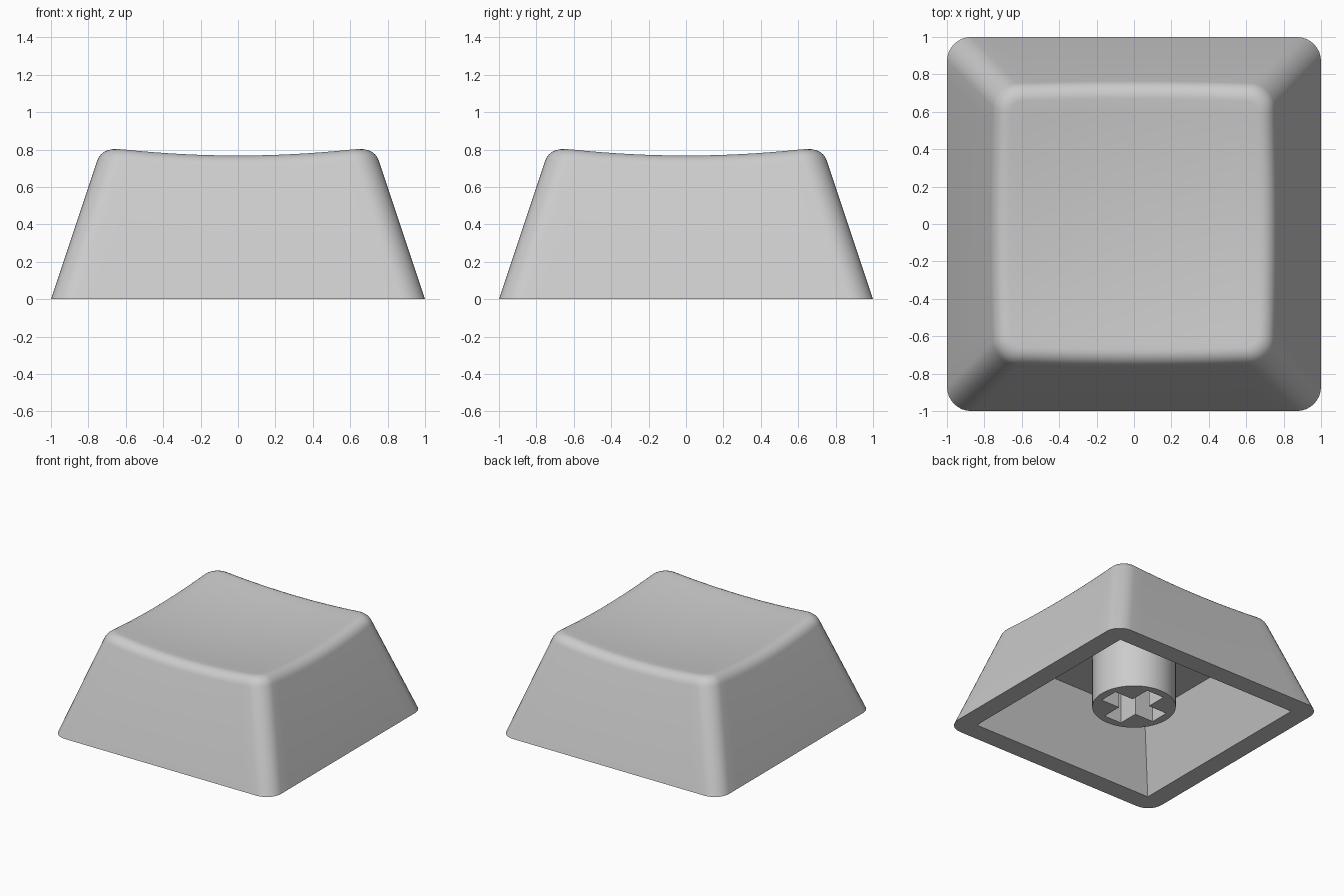
import bpy, bmesh, math
from mathutils import Vector

if "Cube" in bpy.data.objects:
    bpy.data.objects.remove(bpy.data.objects["Cube"])

SLOPE = 1 / 3                  # inward lean of the walls
RADIUS = 0.13                  # vertical corner radius
FILLET = 0.073                 # tangent length of the top edge rounding
RIM, CEILING, CEILING_W = 0.84, 0.55, 0.655

plastic = bpy.data.materials.new("light grey plastic")
plastic.diffuse_color = (0.6, 0.6, 0.6, 1)
plastic.use_nodes = True
plastic.node_tree.nodes["Principled BSDF"].inputs["Base Color"].default_value = plastic.diffuse_color


def dish(x, y):
    return 0.727 + (x * x + y * y) / 11


def outline(half, radius, corner_steps=8, side_steps=16):
    """Rounded square; the number of points never depends on its size."""
    c, pts = half - radius, []
    for q in range(4):
        turn = q * math.pi / 2
        cs, sn = math.cos(turn), math.sin(turn)
        quarter = [(half, -c + 2 * c * i / side_steps) for i in range(side_steps)]
        for i in range(corner_steps):
            a = i / corner_steps * math.pi / 2
            quarter.append((c + radius * math.cos(a), c + radius * math.sin(a)))
        pts += [(x * cs - y * sn, x * sn + y * cs) for x, y in quarter]
    return pts


def finish(ob, angle):
    ob.data.materials.clear()
    ob.data.materials.append(plastic)
    bpy.ops.object.select_all(action='DESELECT')
    ob.select_set(True)
    bpy.context.view_layer.objects.active = ob
    bpy.ops.object.shade_smooth_by_angle(angle=math.radians(angle))


# Rings of the shell, from the pocket ceiling out over the rim and up to the dish
base = outline(1, RADIUS)
inner = [(max(-RIM, min(RIM, x)), max(-RIM, min(RIM, y))) for x, y in base]
s = CEILING_W / RIM
rings = [[(x * s, y * s, CEILING) for x, y in inner],
         [(x, y, 0) for x, y in inner],
         [(x, y, 0) for x, y in base]]

# Rounded top edge: circular arc between the wall and the dish
arc = [[] for _ in range(7)]
lean = math.hypot(1, SLOPE)
w = math.cos(math.radians(36))
for i in range(len(base)):
    z = 0.8
    for _ in range(8):         # height where this wall line meets the dish
        x, y = outline(1 - SLOPE * z, RADIUS)[i]
        z = dish(x, y)
    edge = Vector((x, y, z))
    zl = z - FILLET / lean
    low = Vector((*outline(1 - SLOPE * zl, RADIUS)[i], zl))
    xi, yi = outline(1 - SLOPE * z - FILLET, RADIUS - FILLET)[i]
    top = Vector((xi, yi, dish(xi, yi)))
    for k, ring in enumerate(arc):
        t = k / (len(arc) - 1)
        a, b, c = (1 - t) ** 2, 2 * w * t * (1 - t), t * t
        ring.append((low * a + edge * b + top * c) / (a + b + c))
rings += arc

# Dished top surface
for k in range(9, 0, -1):
    rings.append([(p.x * k / 10, p.y * k / 10, dish(p.x * k / 10, p.y * k / 10))
                  for p in arc[-1]])

bm = bmesh.new()
loops = [[bm.verts.new(p) for p in ring] for ring in rings]
n = len(base)
for lo, hi in zip(loops, loops[1:]):
    for i in range(n):
        j = (i + 1) % n
        bm.faces.new((lo[i], lo[j], hi[j], hi[i]))
bm.faces.new(loops[0])
centre = bm.verts.new((0, 0, dish(0, 0)))
for i in range(n):
    bm.faces.new((loops[-1][i], loops[-1][(i + 1) % n], centre))
bmesh.ops.remove_doubles(bm, verts=bm.verts, dist=1e-5)
bmesh.ops.recalc_face_normals(bm, faces=bm.faces)
mesh = bpy.data.meshes.new("keycap_shell")
bm.to_mesh(mesh)
bm.free()
shell = bpy.data.objects.new("keycap_shell", mesh)
bpy.context.collection.objects.link(shell)
finish(shell, 30)

# Round stem with a cross-shaped socket: filled flat curve, extruded
STEM_R, STEM_Z, ARM, HALF = 0.315, 0.10, 0.25, 0.08
circle = [(STEM_R * math.cos(a), STEM_R * math.sin(a))
          for a in (i * math.tau / 64 for i in range(64))]
cross = []
for cs, sn in ((1, 0), (0, 1), (-1, 0), (0, -1)):
    cross += [(x * cs - y * sn, x * sn + y * cs)
              for x, y in ((ARM, -HALF), (ARM, HALF), (HALF, HALF))]
curve = bpy.data.curves.new("stem", 'CURVE')
curve.dimensions = '2D'
curve.fill_mode = 'BOTH'
curve.extrude = (CEILING - STEM_Z) / 2
for pts in (circle, cross):
    sp = curve.splines.new('POLY')
    sp.points.add(len(pts) - 1)
    for p, (x, y) in zip(sp.points, pts):
        p.co = (x, y, 0, 1)
    sp.use_cyclic_u = True
stem = bpy.data.objects.new("stem", curve)
stem.location.z = (CEILING + STEM_Z) / 2
bpy.context.collection.objects.link(stem)
bpy.ops.object.select_all(action='DESELECT')
stem.select_set(True)
bpy.context.view_layer.objects.active = stem
bpy.ops.object.convert(target='MESH')
bm = bmesh.new()
bm.from_mesh(stem.data)
bmesh.ops.remove_doubles(bm, verts=bm.verts, dist=1e-5)
bmesh.ops.recalc_face_normals(bm, faces=bm.faces)
bm.to_mesh(stem.data)
bm.free()
finish(stem, 30)
